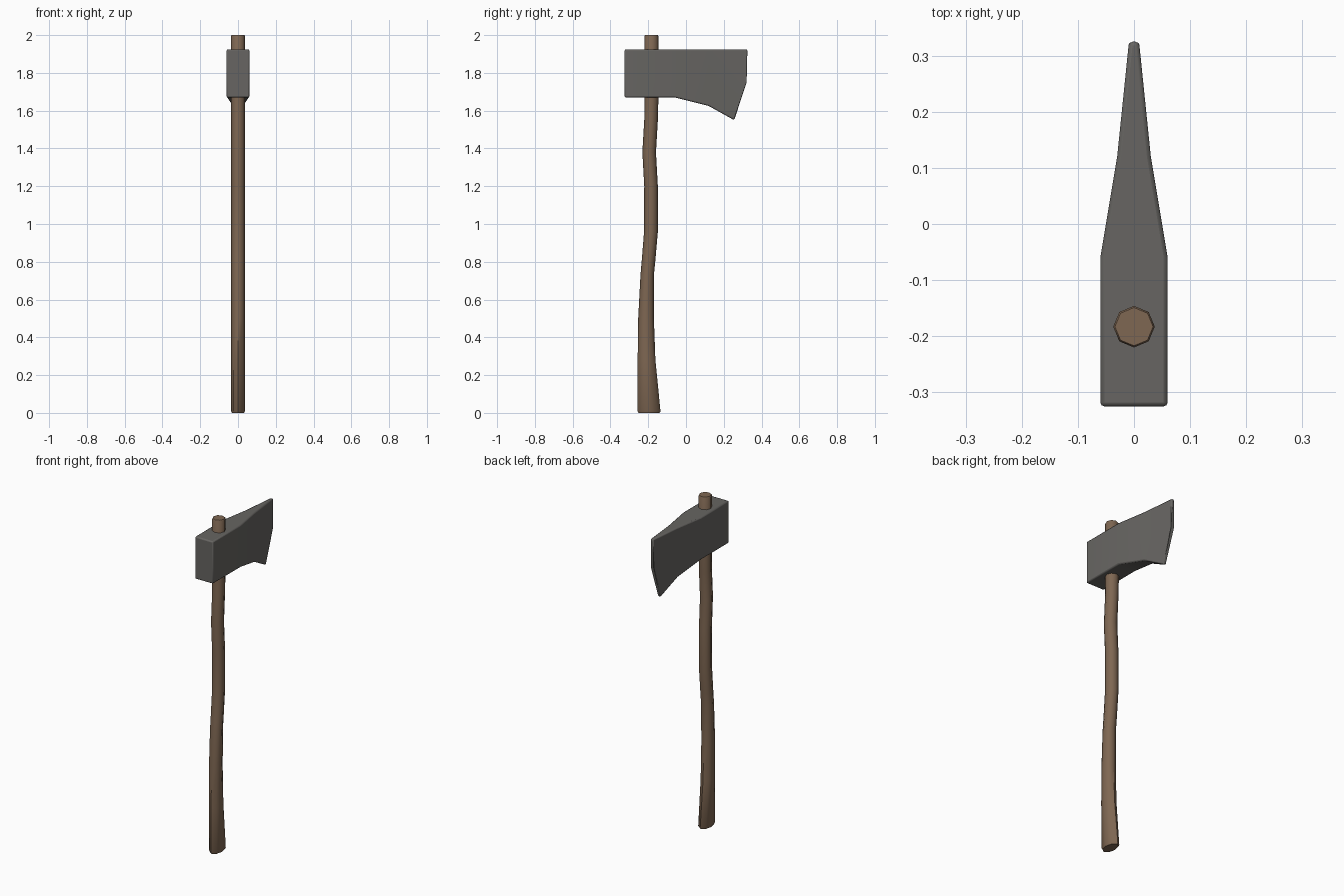
import bpy, bmesh
from math import cos, sin, pi, radians

if "Cube" in bpy.data.objects:
    bpy.data.objects.remove(bpy.data.objects["Cube"])


def material(name, rgb):
    m = bpy.data.materials.new(name)
    m.diffuse_color = (*rgb, 1)
    m.use_nodes = True
    m.node_tree.nodes["Principled BSDF"].inputs["Base Color"].default_value = m.diffuse_color
    return m


def loft(name, rings, mat, angle):
    # Skin a list of equal-length point rings and cap both ends
    bm = bmesh.new()
    loops = [[bm.verts.new(p) for p in ring] for ring in rings]
    n = len(loops[0])
    for a, b in zip(loops, loops[1:]):
        for i in range(n):
            j = (i + 1) % n
            bm.faces.new((a[i], a[j], b[j], b[i]))
    bm.faces.new(loops[0])
    bm.faces.new(loops[-1])
    bmesh.ops.recalc_face_normals(bm, faces=bm.faces)
    mesh = bpy.data.meshes.new(name)
    bm.to_mesh(mesh)
    bm.free()
    obj = bpy.data.objects.new(name, mesh)
    bpy.context.collection.objects.link(obj)
    mesh.materials.append(mat)
    bpy.ops.object.select_all(action='DESELECT')
    obj.select_set(True)
    bpy.context.view_layer.objects.active = obj
    bpy.ops.object.shade_smooth_by_angle(angle=radians(angle))
    return obj


wood = material("wood", (0.21, 0.135, 0.085))
steel = material("steel", (0.135, 0.13, 0.122))

# Curved octagonal handle: (z, back y, front y, half width)
stations = [(0, -0.252, -0.14, 0.032), (0.008, -0.256, -0.135, 0.036),
            (0.28, -0.256, -0.162, 0.036), (0.5, -0.253, -0.17, 0.036),
            (0.73, -0.241, -0.170, 0.036), (0.81, -0.234, -0.162, 0.036),
            (0.96, -0.222, -0.149, 0.036), (1.2, -0.221, -0.149, 0.036),
            (1.38, -0.231, -0.159, 0.036), (1.55, -0.221, -0.149, 0.036),
            (1.67, -0.22, -0.146, 0.037), (1.995, -0.22, -0.146, 0.037),
            (2.0, -0.217, -0.149, 0.034)]
rings = []
for z, y0, y1, w in stations:
    c, r = (y0 + y1) / 2, (y1 - y0) / 2
    rings.append([(w * cos(i * pi / 4), c + r * sin(i * pi / 4), z)
                  for i in range(8)])
loft("handle", rings, wood, 50)

# Wedge head: poll, cheek, taper, bit; each column as (y, z) top, middle, bottom
columns = [(0.06, (-0.325, 1.925), (-0.325, 1.76), (-0.325, 1.67)),
           (0.06, (-0.06, 1.925), (-0.06, 1.76), (-0.06, 1.67)),
           (0.03, (0.12, 1.925), (0.12, 1.755), (0.12, 1.625)),
           (0.009, (0.325, 1.925), (0.325, 1.75), (0.255, 1.55))]
rings = [[(w, y, z) for y, z in pts] + [(-w, y, z) for y, z in reversed(pts)]
         for w, *pts in columns]
head = loft("axe_head", rings, steel, 40)
bevel = head.modifiers.new("soft_edges", 'BEVEL')
bevel.width = 0.007
bevel.segments = 2
bevel.limit_method = 'ANGLE'
bevel.angle_limit = radians(50)
